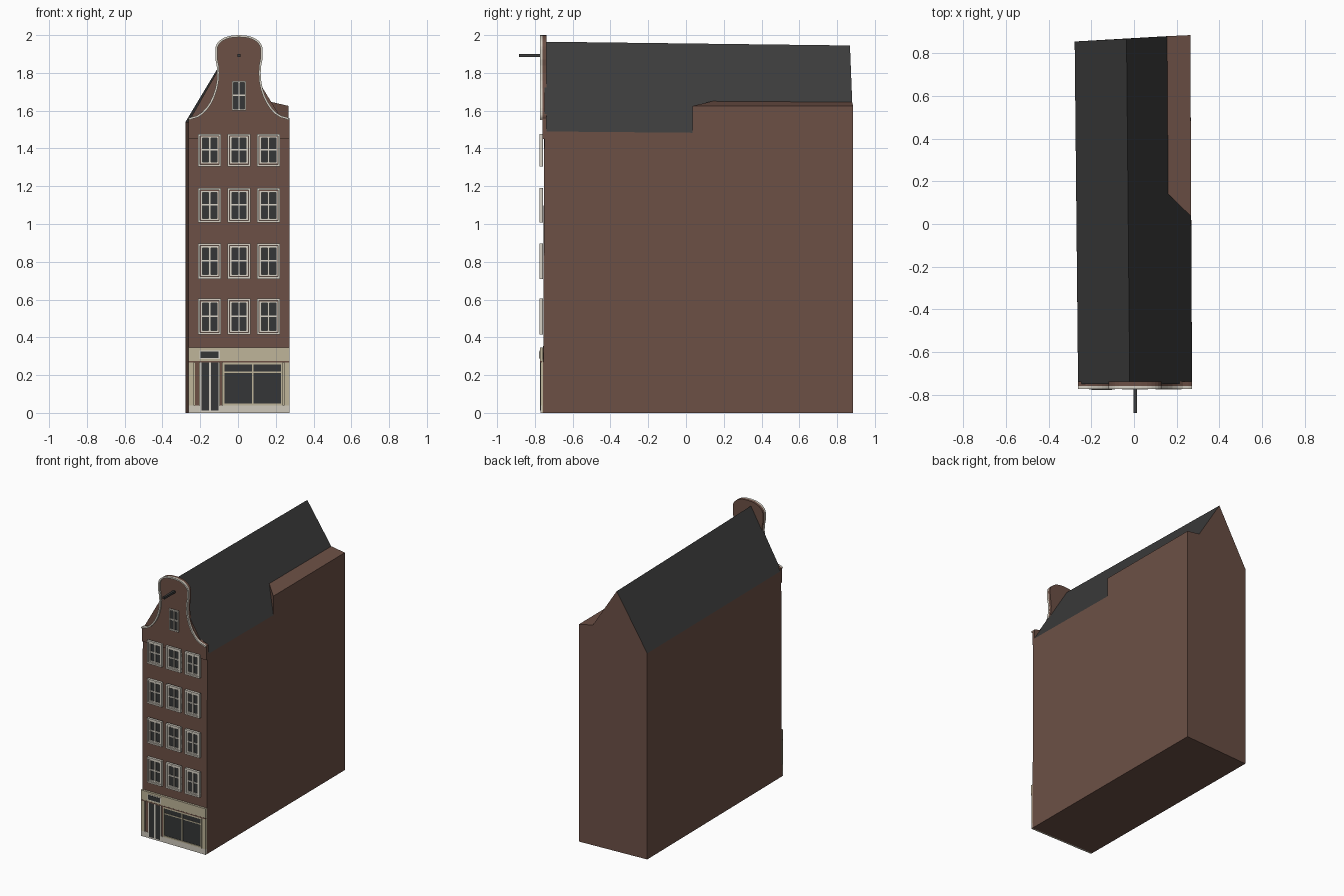
import bpy, bmesh, math
from mathutils import Vector

cube = bpy.data.objects.get("Cube")
if cube:
    bpy.data.objects.remove(cube)


def material(name, r, g, b):
    m = bpy.data.materials.new(name)
    m.use_nodes = True
    m.diffuse_color = (r, g, b, 1)
    bsdf = next(n for n in m.node_tree.nodes if n.type == 'BSDF_PRINCIPLED')
    bsdf.inputs["Base Color"].default_value = (r, g, b, 1)
    return m


BRICK = material("brick brown", 0.15, 0.08, 0.06)
SLATE = material("roof slate", 0.045, 0.045, 0.045)
WHITE = material("frame white", 0.68, 0.64, 0.56)
BEIGE = material("shop beige", 0.52, 0.46, 0.32)
STONE = material("plinth stone", 0.62, 0.58, 0.50)
GLASS = material("dark glass", 0.035, 0.037, 0.038)

FRONT = -0.757      # plane of the facade
MID = 0.005         # middle of the facade
HALF = 0.267        # half its width


def finish(bm, name, mats):
    bmesh.ops.recalc_face_normals(bm, faces=bm.faces)
    me = bpy.data.meshes.new(name)
    bm.to_mesh(me)
    bm.free()
    for m in mats:
        me.materials.append(m)
    ob = bpy.data.objects.new(name, me)
    bpy.context.scene.collection.objects.link(ob)
    return ob


def add_box(bm, x0, x1, z0, z1, y0, y1=FRONT, mat=0):
    corners = [[bm.verts.new((x, y, z)) for x, z in
                ((x0, z0), (x1, z0), (x1, z1), (x0, z1))] for y in (y0, y1)]
    a, b = corners
    faces = [a, b[::-1]] + [[a[i], b[i], b[(i + 1) % 4], a[(i + 1) % 4]] for i in range(4)]
    for f in faces:
        bm.faces.new(f).material_index = mat


def box(name, mat, *dims):
    bm = bmesh.new()
    add_box(bm, *dims)
    return finish(bm, name, [mat])


def add_frame(bm, x0, x1, z0, z1, t, y, mat=0):
    add_box(bm, x0, x0 + t, z0, z1, y, FRONT, mat)
    add_box(bm, x1 - t, x1, z0, z1, y, FRONT, mat)
    add_box(bm, x0 + t, x1 - t, z0, z0 + t, y, FRONT, mat)
    add_box(bm, x0 + t, x1 - t, z1 - t, z1, y, FRONT, mat)


# House body: slightly skewed plan, uneven eaves, raised rear wall on one side
P = dict(
    a=(-.262, FRONT, 0), b=(.272, FRONT, 0), c=(.264, .885, 0), d=(-.278, .855, 0),
    e=(-.262, -.75, 1.54), f=(.272, -.75, 1.49), g=(.268, .035, 1.483),
    h=(.268, .035, 1.625), i=(.264, .885, 1.625), j=(.155, .88, 1.645),
    k=(.16, .14, 1.65), l=(-.035, .868, 1.945), m=(-.02, -.75, 1.965),
    n=(-.278, .855, 1.54))
bm = bmesh.new()
V = {key: bm.verts.new(co) for key, co in P.items()}
for loop in ("aend", "bcihgf", "dnljic", "abfme", "abcd", "hijk", "ghk", "emln", "fgkjlm"):
    face = bm.faces.new([V[key] for key in loop])
    face.material_index = int(loop in ("emln", "fgkjlm"))
finish(bm, "house_body", [BRICK, SLATE])

# Bell gable outline: right half from shoulder to crown, then mirrored
half = [(.267, 1.56), (.25, 1.567)]
for s in range(1, 9):
    t = math.radians(90 * s / 8)
    half.append((.25 - .135 * math.sin(t), 1.567 + .233 * (1 - math.cos(t)) ** 0.9))
half += [(.118, 1.84), (.124, 1.87), (.125, 1.925)]
for s in range(1, 9):
    t = math.radians(90 * s / 8)
    half.append((.125 * math.cos(t) ** 0.85 if s < 8 else 0, 1.925 + .075 * math.sin(t)))
outline = [Vector(p) for p in half] + [Vector((-x, z)) for x, z in half[-2::-1]]

# Gable wall
bm = bmesh.new()
ring = [Vector((HALF, 1.45))] + outline + [Vector((-HALF, 1.45))]
rows = [[bm.verts.new((MID + p.x, y, p.y)) for p in ring] for y in (FRONT - .002, -.738)]
bm.faces.new(rows[0])
bm.faces.new(rows[1][::-1])
for i in range(len(ring)):
    k = (i + 1) % len(ring)
    bm.faces.new((rows[0][i], rows[0][k], rows[1][k], rows[1][i]))
finish(bm, "gable_wall", [BRICK])

# Pale coping along the gable edge
bm = bmesh.new()
rings = []
for i, p in enumerate(outline):
    d = (outline[min(i + 1, len(outline) - 1)] - outline[max(i - 1, 0)]).normalized()
    q = p + Vector((-d.y, d.x)) * .011
    rings.append([bm.verts.new((MID + v.x, y, v.y)) for v, y in
                  ((p, FRONT), (p, -.772), (q, -.772), (q, FRONT))])
for r, s in zip(rings, rings[1:]):
    for i in range(4):
        k = (i + 1) % 4
        bm.faces.new((r[i], r[k], s[k], s[i]))
bm.faces.new(rings[0])
bm.faces.new(rings[-1][::-1])
finish(bm, "gable_coping", [WHITE])


# Sash windows: outer surround, inner sash, glazing bars and glass
def window(name, x, z0, z1, w, surround=True):
    bm = bmesh.new()
    x0, x1 = x - w / 2, x + w / 2
    add_box(bm, x0, x1, z0, z1, -.761, FRONT, 1)
    inset = 0
    if surround:
        add_frame(bm, x0, x1, z0, z1, .011, -.775)
        add_frame(bm, x0 + .010, x1 - .010, z0 + .010, z1 - .010, .004, -.765, 2)
        inset = .014
    a0, a1, b0, b1 = x0 + inset, x1 - inset, z0 + inset, z1 - inset
    add_frame(bm, a0, a1, b0, b1, .009, -.770)
    add_box(bm, x - .006, x + .006, b0, b1, -.769)
    mid = b0 + (b1 - b0) * .52
    add_box(bm, a0, a1, mid - .004, mid + .004, -.768)
    finish(bm, name, [WHITE, GLASS, BRICK])


for floor, (z0, z1) in enumerate(((.414, .605), (.71, .897), (1.007, 1.19), (1.305, 1.477))):
    for col, x in enumerate((-.15, .005, .162)):
        window(f"window_{floor + 1}_{col + 1}", x, z0, z1, .122)
window("attic_window", .005, 1.6, 1.758, .076, False)

# Shop front
L, R = MID - HALF, MID + HALF
box("shop_wall", BEIGE, L, R, .0, .275, -.762)
box("shop_fascia", BEIGE, L, R, .275, .345, -.773)
box("fascia_line", BRICK, L, R, .267, .275, -.774)
box("shop_plinth", STONE, L, R, 0, .04, -.770)
for x0, x1 in ((L, -.232), (.243, R)):
    box("shop_pier", BEIGE, x0, x1, .04, .267, -.770)
for x0, x1 in ((-.228, -.206), (-.096, -.084)):
    box("door_post", BRICK, x0, x1, .04, .267, -.768)

# Double door and light above it
box("door_panel", WHITE, -.203, -.098, .0, .267, -.771)
for x0, x1 in ((-.194, -.153), (-.142, -.104)):
    box("door_glass", GLASS, x0, x1, .012, .267, -.773)
box("door_light_frame", WHITE, -.205, -.095, .285, .33, -.775)
box("door_light", GLASS, -.199, -.102, .291, .324, -.777)

# Display window
bm = bmesh.new()
add_box(bm, -.08, .236, .045, .262, -.765, FRONT, 1)
add_frame(bm, -.083, .239, .04, .266, .011, -.770)
add_box(bm, .073, .081, .05, .262, -.769)
add_box(bm, -.08, .236, .212, .22, -.768)
finish(bm, "display_window", [BEIGE, GLASS])

# Hoist beam
box("hoist_beam", SLATE, MID - .008, MID + .008, 1.884, 1.9, -.885, -.74)
